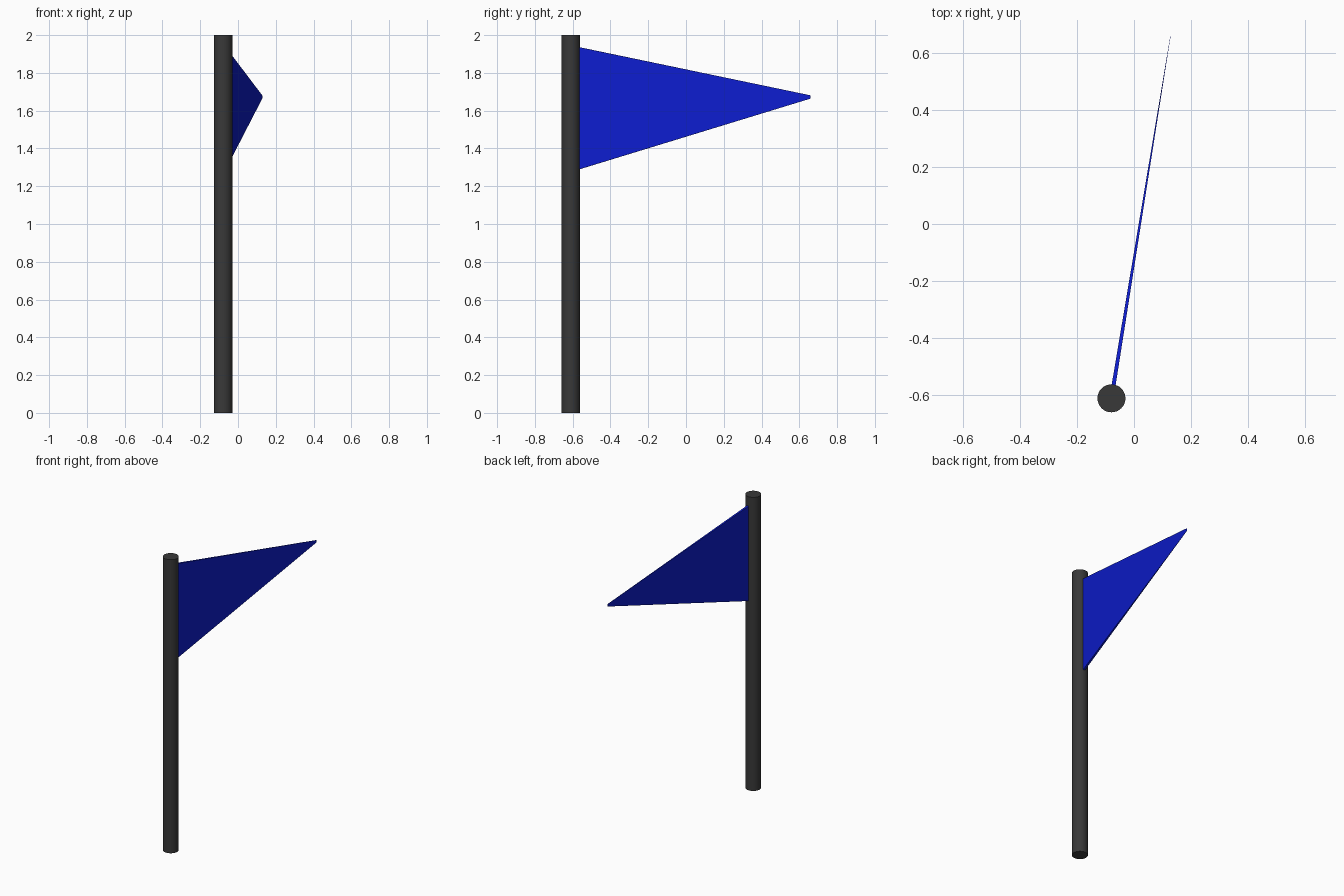
import bpy, bmesh
from mathutils import Vector

if "Cube" in bpy.data.objects:
    bpy.data.objects.remove(bpy.data.objects["Cube"])


def paint(obj, name, color):
    mat = bpy.data.materials.new(name)
    mat.diffuse_color = color
    mat.use_nodes = True
    mat.node_tree.nodes["Principled BSDF"].inputs["Base Color"].default_value = mat.diffuse_color
    obj.data.materials.append(mat)


# Round upright pole
POLE = Vector((-0.079, -0.611, 0))
bpy.ops.mesh.primitive_cylinder_add(vertices=32, radius=0.049, depth=2,
                                    location=POLE + Vector((0, 0, 1)))
pole = bpy.context.object
pole.name = "pole"
bpy.ops.object.shade_smooth_by_angle()
paint(pole, "charcoal", (0.04, 0.04, 0.04, 1))

# Pennant: thin wedge tapering from the pole to a narrow blunt tip
TIP = Vector((0.128, 0.66, 0))
along = (TIP - POLE).normalized()
side = Vector((along.y, -along.x, 0))
bm = bmesh.new()


def end_section(centre, low, high, thickness):
    return [bm.verts.new(centre + side * s * thickness / 2 + Vector((0, 0, z)))
            for s, z in ((-1, low), (1, low), (1, high), (-1, high))]


root = end_section(POLE + along * 0.042, 1.288, 1.937, 0.014)
tip = end_section(TIP, 1.664, 1.681, 0.001)
bm.faces.new(root)
bm.faces.new(tip[::-1])
for i in range(4):
    j = (i + 1) % 4
    bm.faces.new((root[j], root[i], tip[i], tip[j]))
bmesh.ops.recalc_face_normals(bm, faces=bm.faces)
mesh = bpy.data.meshes.new("pennant")
bm.to_mesh(mesh)
bm.free()
pennant = bpy.data.objects.new("pennant", mesh)
bpy.context.collection.objects.link(pennant)
paint(pennant, "blue", (0.004, 0.012, 0.62, 1))
